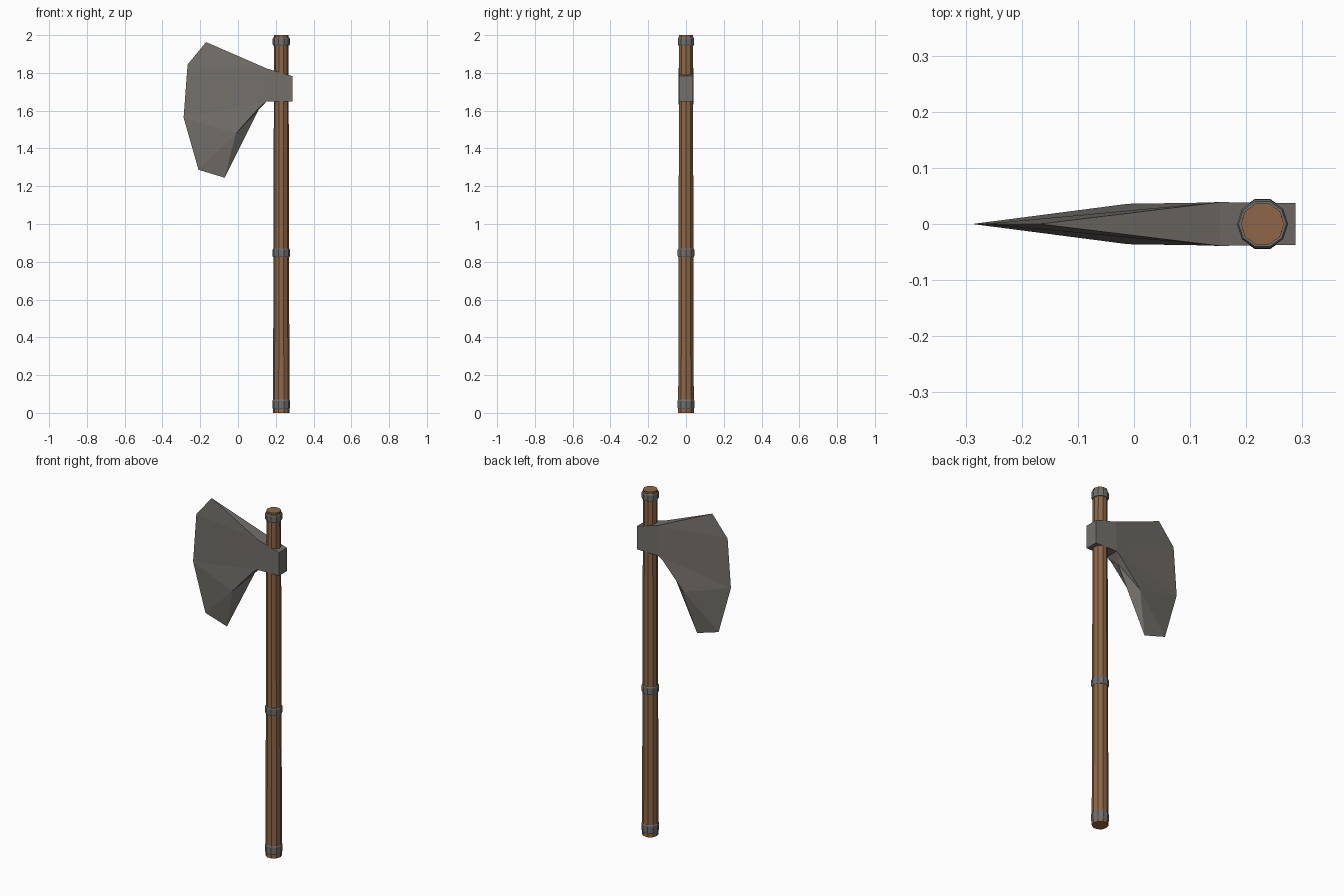
import bpy, bmesh, math

if "Cube" in bpy.data.objects:
    bpy.data.objects.remove(bpy.data.objects["Cube"])

def material(name, rgb):
    m = bpy.data.materials.new(name)
    m.diffuse_color = (*rgb, 1)
    m.use_nodes = True
    m.node_tree.nodes["Principled BSDF"].inputs["Base Color"].default_value = m.diffuse_color
    return m

wood = material("brown wood", (0.27, 0.137, 0.063))
steel = material("warm grey steel", (0.172, 0.16, 0.145))
iron = material("grey iron", (0.162, 0.16, 0.153))

CX, SIDES = 0.229, 10

def make(name, verts, faces, mat):
    me = bpy.data.meshes.new(name)
    me.from_pydata(verts, [], faces)
    bm = bmesh.new()
    bm.from_mesh(me)
    bmesh.ops.recalc_face_normals(bm, faces=bm.faces)
    bm.to_mesh(me)
    bm.free()
    me.materials.append(mat)
    ob = bpy.data.objects.new(name, me)
    bpy.context.collection.objects.link(ob)
    return ob

def lathe(name, profile, mat):
    """Ten-sided turned part from (radius, z) pairs, capped at both ends."""
    verts = [(CX + r * math.cos(2 * math.pi * i / SIDES),
              r * math.sin(2 * math.pi * i / SIDES), z)
             for r, z in profile for i in range(SIDES)]
    faces = [(k * SIDES + i, k * SIDES + (i + 1) % SIDES,
              (k + 1) * SIDES + (i + 1) % SIDES, (k + 1) * SIDES + i)
             for k in range(len(profile) - 1) for i in range(SIDES)]
    faces.append(tuple(range(SIDES)))
    faces.append(tuple(range((len(profile) - 1) * SIDES, len(profile) * SIDES)))
    return make(name, verts, faces, mat)

# Tapered shaft
lathe("shaft", [(0.0435, 0), (0.0385, 2.0)], wood)

# Three chamfered bands round the shaft
for name, z0, z1, r in (("bottom_band", 0.02, 0.07, 0.0465),
                        ("middle_band", 0.825, 0.87, 0.046),
                        ("top_band", 1.945, 1.988, 0.0455)):
    lathe(name, [(r - 0.003, z0), (r, z0 + 0.006), (r, z1 - 0.006), (r - 0.003, z1)], iron)

# Axe head: points (x, z, half thickness); those with zero thickness lie on the mid plane
pts = {
    "bt": (0.288, 1.783, 0.037), "bb": (0.288, 1.648, 0.037),
    "T": (0.153, 1.823, 0.039), "B": (0.15, 1.648, 0.039),
    "C": (0.12, 1.625, 0.038), "D": (-0.011, 1.48, 0.036),
    "R": (0.108, 1.603, 0),
    "P1": (-0.071, 1.245, 0), "P2": (-0.209, 1.287, 0), "P3": (-0.288, 1.563, 0),
    "P4": (-0.267, 1.844, 0), "P5": (-0.169, 1.963, 0),
}
verts, index = [], {}
for key, (x, z, y) in pts.items():
    for s in (-1, 1):
        if y == 0 and s == 1:
            index[key, s] = index[key, -1]
        else:
            index[key, s] = len(verts)
            verts.append((x, s * y, z))

# Side facets, mirrored front to back
side = ["bt bb B T", "T P5 P4", "T P4 B", "B P4 P3", "B P3 C", "C P3 D",
        "D P3 P2", "D P2 P1", "D P1 R", "C D R", "B C R"]
faces = [tuple(index[k, s] for k in f.split()) for f in side for s in (-1, 1)]
# Facets that join the two sides
for a, b in (("bt", "bb"), ("bt", "T"), ("bb", "B")):
    faces.append((index[a, -1], index[b, -1], index[b, 1], index[a, 1]))
faces.append((index["T", -1], index["T", 1], index["P5", 1]))
faces.append((index["B", -1], index["B", 1], index["R", 1]))
make("axe_head", verts, faces, steel)
